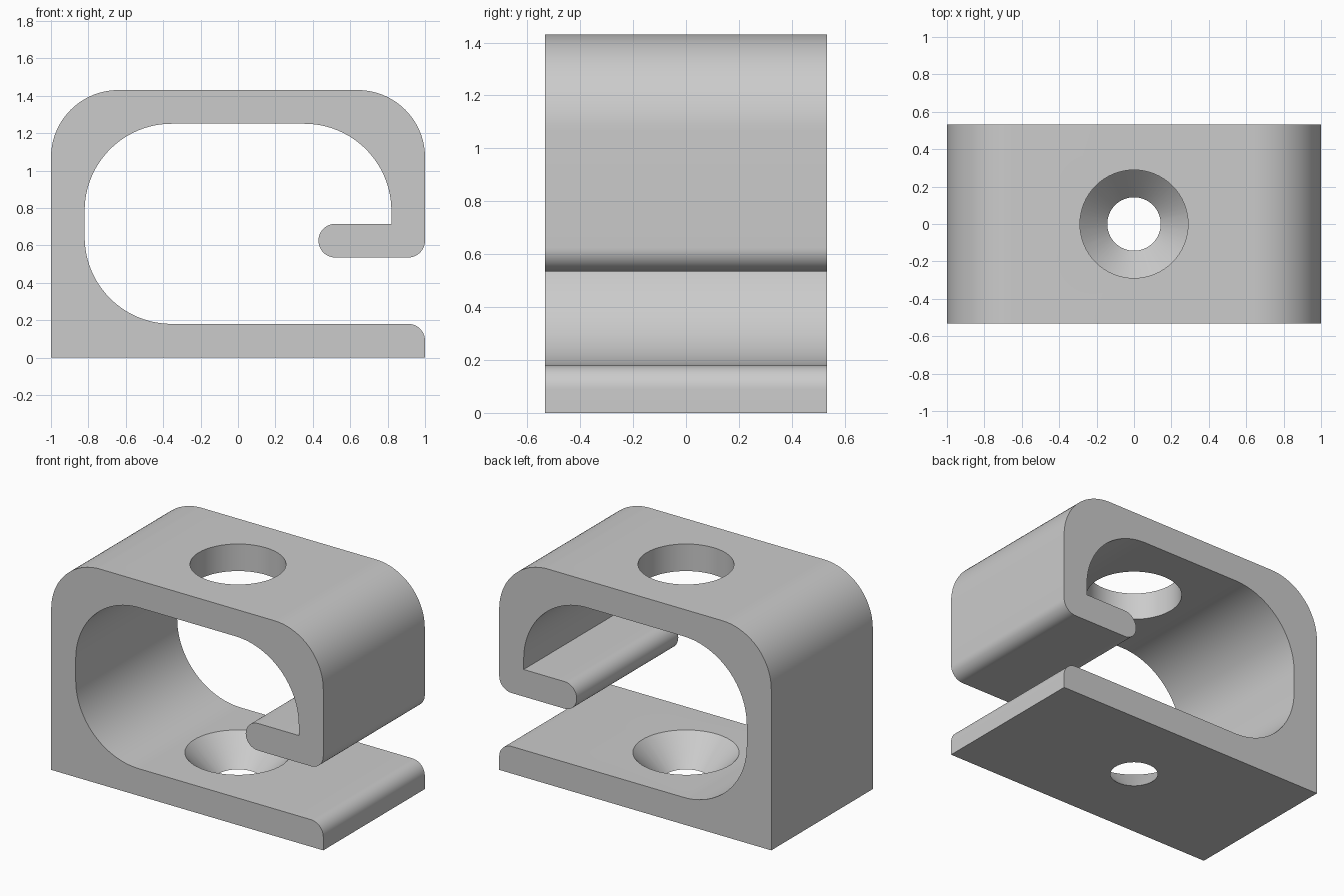
import bpy
import bmesh
from math import cos, sin, radians

if "Cube" in bpy.data.objects:
    bpy.data.objects.remove(bpy.data.objects["Cube"], do_unlink=True)

HALF_DEPTH = 0.533
WALL = 0.18
HEIGHT = 1.43
LIP_BOTTOM = 0.535
OUTER_R, INNER_R, TIP_R = 0.36, 0.465, 0.09
INNER_X = 1 - WALL
CEILING = HEIGHT - WALL
LIP_TOP = LIP_BOTTOM + WALL


def arc(cx, cz, r, start, end, steps=24):
    """Points of an arc in the XZ plane, angles in degrees."""
    angles = [radians(start + (end - start) * i / steps) for i in range(steps + 1)]
    return [(cx + r * cos(a), cz + r * sin(a)) for a in angles]


def cone_cutter(name, z0, z1, r0, r1):
    bpy.ops.mesh.primitive_cone_add(vertices=64, radius1=r0, radius2=r1,
                                    depth=z1 - z0, location=(0, 0, (z0 + z1) / 2))
    cutter = bpy.context.object
    cutter.name = name
    cutter.hide_render = True
    return cutter


# Plain grey material
grey = bpy.data.materials.new("grey")
grey.use_nodes = True
grey.diffuse_color = (0.6, 0.6, 0.6, 1)
grey.node_tree.nodes["Principled BSDF"].inputs["Base Color"].default_value = grey.diffuse_color

# Side profile: base plate, inner loop, hooked lip, outer shell
inner_cx = INNER_X - INNER_R
outer_cx = 1 - OUTER_R
profile = [(-1, 0), (1, 0)]
profile += arc(1 - TIP_R, WALL - TIP_R, TIP_R, 0, 90, 12)
profile += arc(-inner_cx, WALL + INNER_R, INNER_R, 270, 180)
profile += arc(-inner_cx, CEILING - INNER_R, INNER_R, 180, 90)
profile += arc(inner_cx, CEILING - INNER_R, INNER_R, 90, 0)
profile += [(INNER_X, LIP_TOP)]
profile += arc(0.52, LIP_BOTTOM + TIP_R, TIP_R, 90, 270)
profile += arc(1 - TIP_R, LIP_BOTTOM + TIP_R, TIP_R, 270, 360, 12)
profile += arc(outer_cx, HEIGHT - OUTER_R, OUTER_R, 0, 90)
profile += arc(-outer_cx, HEIGHT - OUTER_R, OUTER_R, 90, 180)

# Clip body: the profile extruded through its depth
bm = bmesh.new()
front = bm.faces.new([bm.verts.new((x, -HALF_DEPTH, z)) for x, z in profile])
result = bmesh.ops.extrude_face_region(bm, geom=[front], use_keep_orig=True)
back_verts = [v for v in result["geom"] if isinstance(v, bmesh.types.BMVert)]
bmesh.ops.translate(bm, verts=back_verts, vec=(0, 2 * HALF_DEPTH, 0))
bmesh.ops.recalc_face_normals(bm, faces=bm.faces)
mesh = bpy.data.meshes.new("clip_body")
bm.to_mesh(mesh)
bm.free()
mesh.materials.append(grey)
body = bpy.data.objects.new("clip_body", mesh)
bpy.context.collection.objects.link(body)

# Access hole in the top and countersunk screw hole in the base
SINK_LOW, SINK_HIGH, OVER = 0.143, 0.32, 0.02
flare = (SINK_HIGH - SINK_LOW) / WALL * OVER
cutters = [
    cone_cutter("access_hole_cutter", CEILING - 0.1, HEIGHT + 0.1, 0.289, 0.289),
    cone_cutter("countersink_cutter", -OVER, WALL + OVER, SINK_LOW - flare, SINK_HIGH + flare),
]
bpy.ops.object.select_all(action="DESELECT")
body.select_set(True)
bpy.context.view_layer.objects.active = body
for cutter in cutters:
    mod = body.modifiers.new(cutter.name, "BOOLEAN")
    mod.operation = "DIFFERENCE"
    mod.solver = "EXACT"
    mod.object = cutter
    bpy.ops.object.modifier_apply(modifier=mod.name)
    bpy.data.objects.remove(cutter, do_unlink=True)

# A single material on every face, smooth curves with sharp rims
body.data.materials.clear()
body.data.materials.append(grey)
for face in body.data.polygons:
    face.material_index = 0
bpy.ops.object.shade_smooth_by_angle(angle=radians(30))
